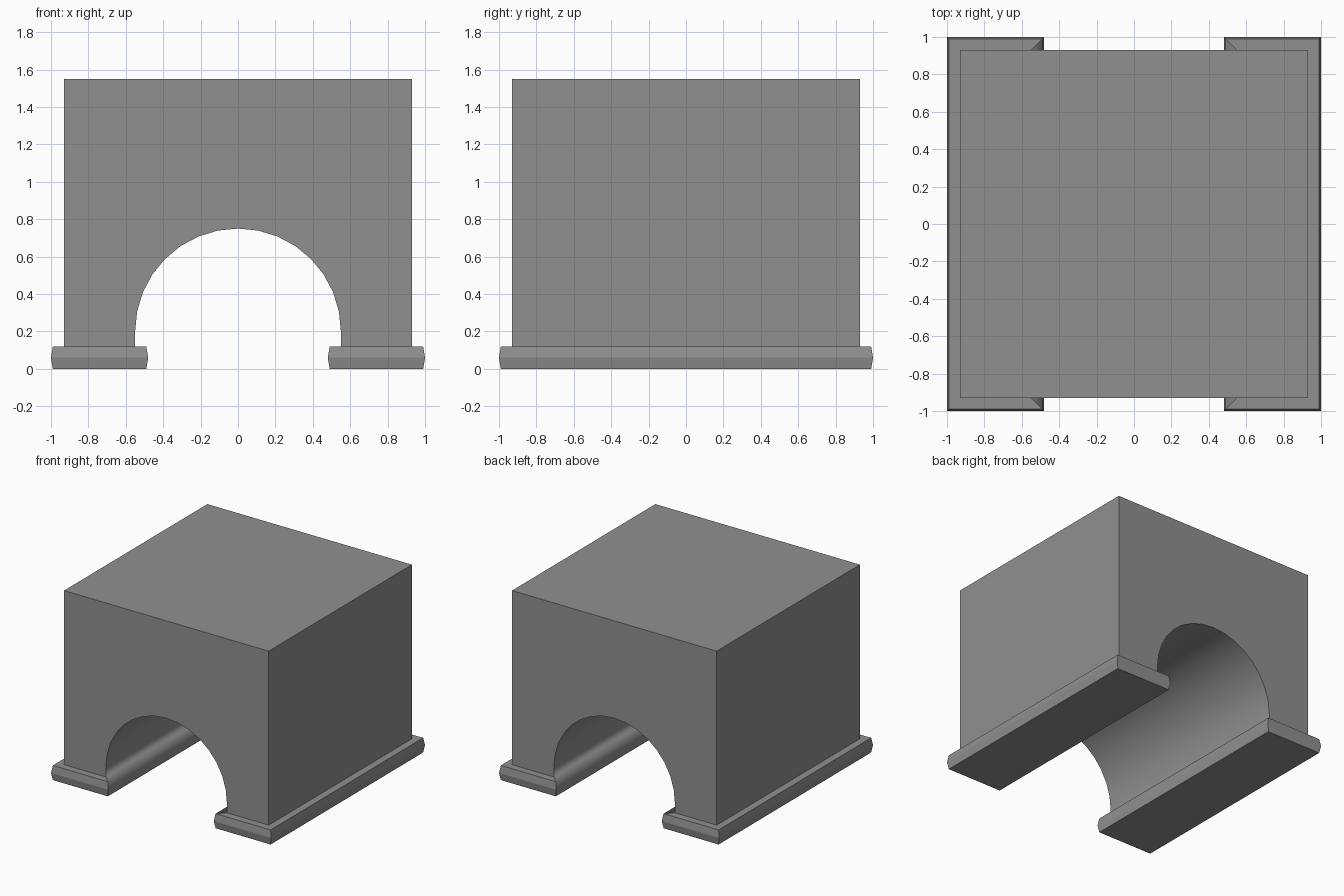
import bpy, bmesh, math

if "Cube" in bpy.data.objects:
    bpy.data.objects.remove(bpy.data.objects["Cube"])

BODY, TOP, R, SPRING = 0.93, 1.55, 0.55, 0.20   # half width, height, arch radius, arch centre height
FOOT_TOP, SEGS = 0.12, 16

bm = bmesh.new()


def face(points, smooth=False):
    f = bm.faces.new([bm.verts.new(p) for p in points])
    f.smooth = smooth


def ring(x0, x1, y, z):
    return [(x1, -y, z), (x1, y, z), (x0, y, z), (x0, -y, z)]


# Arch outline, right foot to left foot
arch = [(R, FOOT_TOP)]
arch += [(R * math.cos(math.pi * i / SEGS), SPRING + R * math.sin(math.pi * i / SEGS))
         for i in range(SEGS + 1)]
arch += [(-R, FOOT_TOP)]

# Block: front and back walls, sides, top
outline = arch + [(-BODY, FOOT_TOP), (-BODY, TOP), (BODY, TOP), (BODY, FOOT_TOP)]
for y in (-BODY, BODY):
    face([(x, y, z) for x, z in outline])
for (xa, za), (xb, zb) in zip(outline[-4:], outline[-3:]):
    face([(xa, -BODY, za), (xb, -BODY, zb), (xb, BODY, zb), (xa, BODY, za)])

# Tunnel lining, smooth
for (xa, za), (xb, zb) in zip(arch, arch[1:]):
    face([(xa, -BODY, za), (xb, -BODY, zb), (xb, BODY, zb), (xa, BODY, za)], True)

# Foot mouldings: ridged strips with mitred top ledge; tunnel side is smooth
for s in (-1, 1):
    rings = [ring(s * a, s * b, y, z) for a, b, y, z in (
        (0.49, 0.99, 0.99, 0.0), (0.48, 1.0, 1.0, 0.06),
        (0.49, 0.99, 0.99, FOOT_TOP), (R, BODY, BODY, FOOT_TOP))]
    face(rings[0])
    for lo, hi in zip(rings, rings[1:]):
        for i in range(4):
            j = (i + 1) % 4
            face([lo[i], lo[j], hi[j], hi[i]], i == 2)

# Weld the parts into one closed shell
bmesh.ops.remove_doubles(bm, verts=bm.verts, dist=1e-4)
bmesh.ops.recalc_face_normals(bm, faces=bm.faces)
mesh = bpy.data.meshes.new("arched_block")
bm.to_mesh(mesh)
bm.free()
bpy.context.collection.objects.link(bpy.data.objects.new("arched_block", mesh))

# Dark grey stone
stone = bpy.data.materials.new("dark_stone")
stone.diffuse_color = (0.28, 0.28, 0.28, 1)
stone.use_nodes = True
stone.node_tree.nodes["Principled BSDF"].inputs["Base Color"].default_value = stone.diffuse_color
mesh.materials.append(stone)
